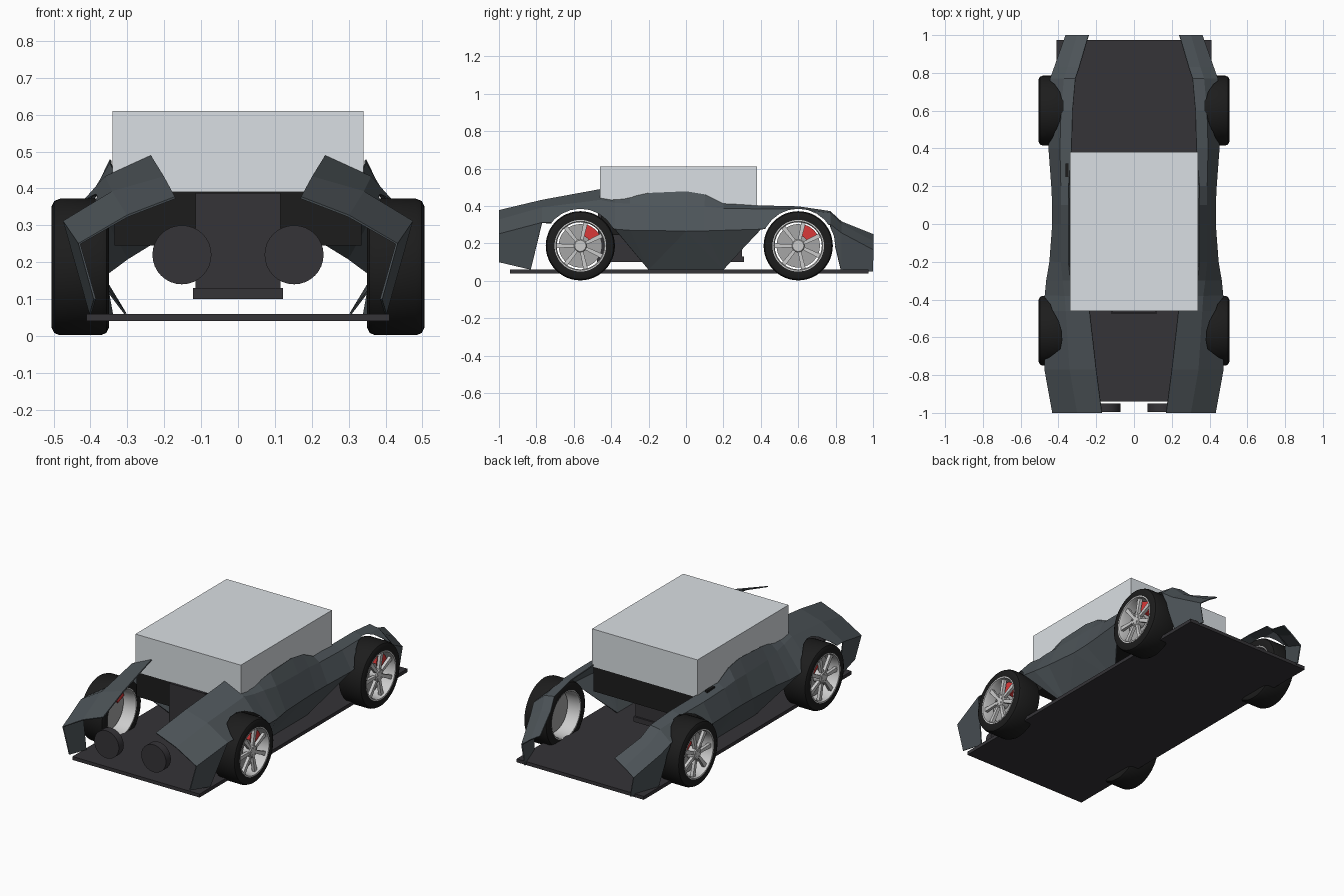
import bpy, bmesh
from math import cos, sin, pi, radians
from mathutils import Vector

if "Cube" in bpy.data.objects:
    bpy.data.objects.remove(bpy.data.objects["Cube"])


def mat(name, r, g, b):
    m = bpy.data.materials.new(name)
    m.diffuse_color = (r, g, b, 1)
    m.use_nodes = True
    m.node_tree.nodes["Principled BSDF"].inputs["Base Color"].default_value = m.diffuse_color
    return m


PAINT = mat("slate_paint", 0.075, 0.09, 0.10)
DARK = mat("dark_trim", 0.035, 0.033, 0.038)
RUBBER = mat("rubber", 0.012, 0.012, 0.012)
GLASS = mat("pale_glass", 0.70, 0.74, 0.77)
METAL = mat("metal", 0.65, 0.65, 0.66)
DISC = mat("brake_steel", 0.38, 0.38, 0.38)
RED = mat("caliper_red", 0.7, 0.04, 0.04)


def finish(name, bm, material=None, mirror=False, smooth=False):
    me = bpy.data.meshes.new(name)
    bm.to_mesh(me)
    bm.free()
    ob = bpy.data.objects.new(name, me)
    bpy.context.collection.objects.link(ob)
    if material:
        me.materials.append(material)
    if smooth:
        bpy.ops.object.select_all(action='DESELECT')
        ob.select_set(True)
        bpy.context.view_layer.objects.active = ob
        bpy.ops.object.shade_smooth_by_angle(angle=radians(35))
    if mirror:
        ob.modifiers.new("mirror", 'MIRROR').use_mirror_merge = False
    return ob


def box(name, lo, hi, material=None):
    bm = bmesh.new()
    bmesh.ops.create_cube(bm, size=1)
    for v in bm.verts:
        v.co = [(a + b) / 2 + c * (b - a) for a, b, c in zip(lo, hi, v.co)]
    return finish(name, bm, material)


def lathe(bm, profile, cy, cz, n=40, closed=True):
    """Revolve (radius, x) points about an axle parallel to x."""
    rings = [[bm.verts.new((x, cy + r * cos(2 * pi * i / n), cz + r * sin(2 * pi * i / n)))
              for i in range(n)] for r, x in profile]
    pairs = list(zip(rings, rings[1:]))
    if closed:
        pairs.append((rings[-1], rings[0]))
    for a, b in pairs:
        for i in range(n):
            j = (i + 1) % n
            bm.faces.new((a[i], a[j], b[j], b[i]))
    if not closed:
        bm.faces.new(rings[0])
        bm.faces.new(rings[-1])
    bmesh.ops.recalc_face_normals(bm, faces=bm.faces)


def prism(bm, outline, x0, x1):
    """Extrude a (y, z) outline from x0 to x1."""
    a = [bm.verts.new((x0, y, z)) for y, z in outline]
    b = [bm.verts.new((x1, y, z)) for y, z in outline]
    bm.faces.new(a)
    bm.faces.new(b[::-1])
    for i in range(len(a)):
        j = (i + 1) % len(a)
        bm.faces.new((a[j], a[i], b[i], b[j]))
    bmesh.ops.recalc_face_normals(bm, faces=bm.faces)


# floor, cabin and inner blocks
box("floor", (-.41, -.94, .04), (.41, .975, .06), DARK)
box("cabin_glass", (-.34, -.46, .39), (.34, .38, .61), GLASS)
box("interior_tub", (-.335, -.455, .245), (.335, .375, .39), RUBBER)
box("centre_block", (-.115, -.47, .13), (.115, .30, .388), DARK)
box("centre_block_base", (-.122, -.475, .10), (.122, .31, .13), DARK)
box("fuel_cap", (-.362, .25, .39), (-.347, .32, .412), RUBBER)

# headlight drums
bm = bmesh.new()
for sx in (-1, 1):
    n = 32
    rings = [[bm.verts.new((sx * .152 + .08 * cos(2 * pi * i / n), y, .22 + .08 * sin(2 * pi * i / n)))
              for i in range(n)] for y in (-.995, -.95)]
    bm.faces.new(rings[0])
    bm.faces.new(rings[1])
    for i in range(n):
        j = (i + 1) % n
        bm.faces.new((rings[0][i], rings[0][j], rings[1][j], rings[1][i]))
bmesh.ops.recalc_face_normals(bm, faces=bm.faces)
finish("headlights", bm, DARK, smooth=True)

# faceted body side: y, inner edge (x, z), crease (x, z), shoulder (x, z)
stations = [
    (-1.0, .17, .375, .30, .325, .43, .25),
    (-.77, .20, .43, .34, .39, .472, .31),
    (-.46, .235, .487, .36, .43, .475, .30),
    (-.38, .29, .465, .365, .415, .47, .275),
    (-.30, .335, .445, .375, .41, .462, .27),
    (-.20, .345, .468, .385, .40, .445, .27),
    (0.0, .345, .477, .385, .395, .43, .265),
    (.10, .345, .46, .385, .395, .43, .267),
    (.20, .345, .41, .385, .385, .435, .27),
    (.40, .33, .40, .39, .382, .45, .275),
    (.60, .325, .395, .385, .38, .455, .30),
    (.77, .31, .37, .37, .36, .442, .30),
    (.83, .29, .315, .35, .30, .42, .255),
    (1.0, .24, .247, .30, .21, .36, .165)]
bm = bmesh.new()
rows = [[bm.verts.new((s[k], s[0], s[k + 1])) for k in (1, 3, 5)] for s in stations]
for a, b in zip(rows, rows[1:]):
    for k in range(2):
        bm.faces.new((a[k], a[k + 1], b[k + 1], b[k]))
C = [r[2] for r in rows]
P = lambda x, y, z: bm.verts.new((x, y, z))
f0, f1 = P(.388, -1.0, .10), P(.40, -.83, .06)      # nose side
bm.faces.new((C[0], f0, f1, C[1]))
s0, s1 = P(.305, -.20, .06), P(.305, .20, .06)      # door sill
for i in (3, 4, 5):
    bm.faces.new((C[i], s0, C[i + 1]))
bm.faces.new((C[6], s0, s1))
for i in (6, 7, 8):
    bm.faces.new((C[i], s1, C[i + 1]))
r0, r1 = P(.40, .83, .05), P(.34, 1.0, .05)         # tail side
bm.faces.new((C[11], r0, C[12]))
bm.faces.new((C[12], r0, r1, C[13]))
body = finish("body_side_panels", bm, PAINT)
sol = body.modifiers.new("thickness", 'SOLIDIFY')
sol.thickness, sol.offset = .006, 0

WHEELS = {"front": -.565, "rear": .60}
CZ, R = .187, .185
for end, cy in WHEELS.items():
    # wheel arch cut
    bm = bmesh.new()
    prism(bm, [(cy + .198 * cos(i * pi / 12), CZ + .198 * sin(i * pi / 12)) for i in range(24)], .30, .60)
    cutter = finish(end + "_arch_cutter", bm)
    cutter.hide_render = True
    cutter.hide_viewport = True
    cut = body.modifiers.new(end + "_arch", 'BOOLEAN')
    cut.operation, cut.solver, cut.object = 'DIFFERENCE', 'EXACT', cutter

    # tyre
    bm = bmesh.new()
    lathe(bm, [(.137, .352), (.165, .35), (.179, .357), (R, .372), (R, .483),
               (.179, .498), (.165, .505), (.137, .503)], cy, CZ, 48)
    finish(end + "_tyres", bm, RUBBER, True, True)

    # rim barrel
    bm = bmesh.new()
    lathe(bm, [(.138, .353), (.138, .504), (.131, .504), (.126, .49), (.126, .365), (.131, .353)], cy, CZ, 48)
    finish(end + "_rims", bm, METAL, True, True)

    # spokes, hub and wheel nuts
    bm = bmesh.new()
    for k in range(7):
        a = 2 * pi * k / 7 + pi
        u, v = Vector((cos(a), sin(a))), Vector((-sin(a), cos(a)))
        c = Vector((cy, CZ))
        prism(bm, [c + u * r + v * w for r, w in ((.02, -.008), (.13, -.012), (.13, .012), (.02, .008))],
              .474, .492)
    lathe(bm, [(.036, .45), (.036, .49), (.030, .496)], cy, CZ, 24, False)
    for k in range(5):
        a = 2 * pi * k / 5 + pi / 2
        lathe(bm, [(.005, .49), (.005, .50)], cy + .021 * cos(a), CZ + .021 * sin(a), 8, False)
    finish(end + "_spokes", bm, METAL, True)

    # brake disc and caliper
    bm = bmesh.new()
    lathe(bm, [(.116, .425), (.116, .44)], cy, CZ, 40, False)
    finish(end + "_brake_discs", bm, DISC, True, True)
    bm = bmesh.new()
    arc = [radians(d) for d in range(22, 79, 8)]
    prism(bm, [(cy + .118 * cos(a), CZ + .118 * sin(a)) for a in arc] +
          [(cy + .055 * cos(a), CZ + .055 * sin(a)) for a in arc[::-1]], .415, .465)
    finish(end + "_calipers", bm, RED, True)

body.modifiers.new("mirror", 'MIRROR').use_mirror_merge = False
